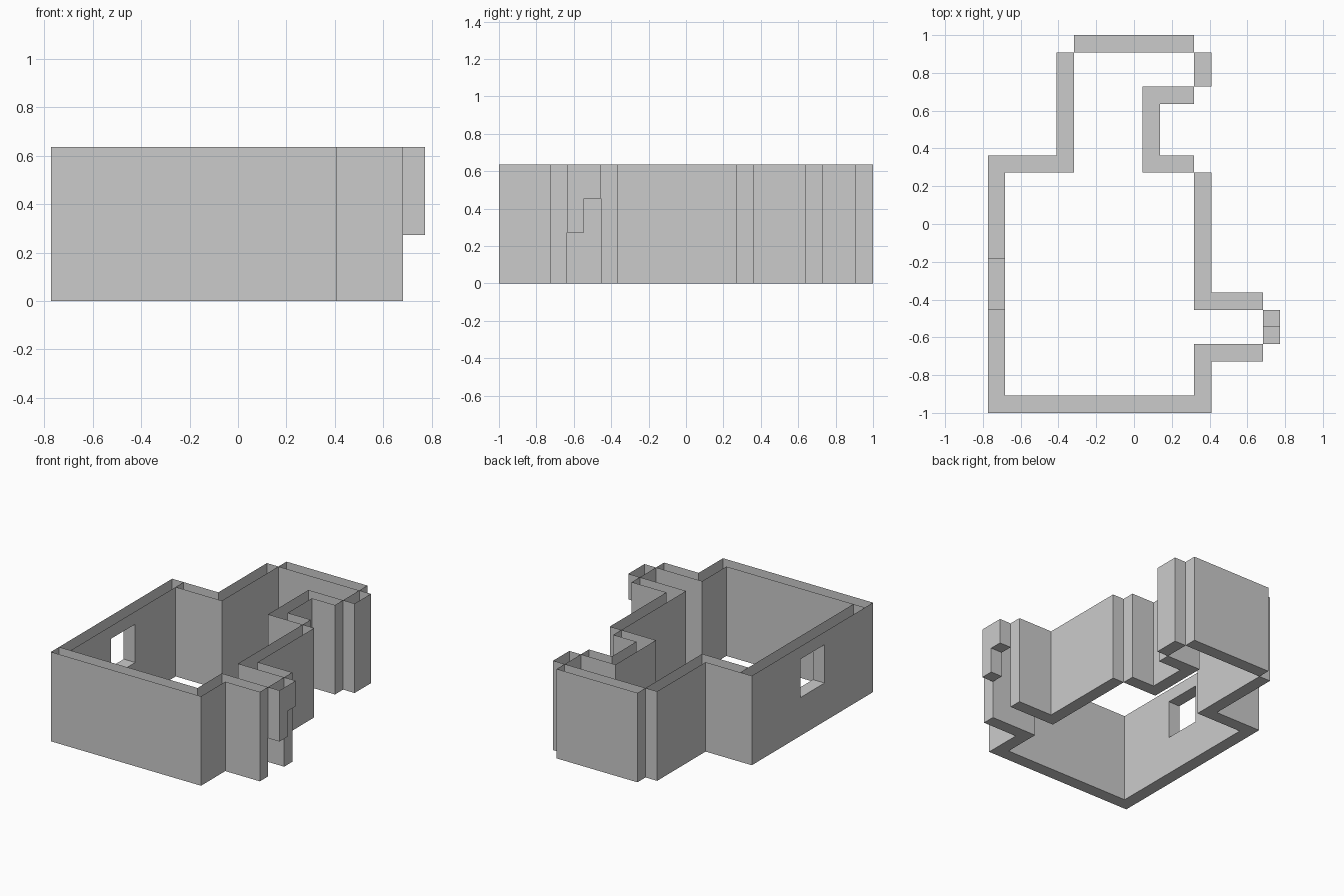
import bpy, bmesh
from itertools import product

if "Cube" in bpy.data.objects:
    bpy.data.objects.remove(bpy.data.objects["Cube"])

CELL = 1 / 11            # building block size
NX, NY, NZ = 17, 22, 7   # overall size in blocks


def box(x0, x1, y0, y1, z0=0, z1=NZ):
    return set(product(range(x0, x1), range(y0, y1), range(z0, z1)))


def build(name, cells, neighbours=frozenset()):
    """Hollow shell round a set of blocks, left open at the cut top."""
    solid = cells | neighbours
    bm = bmesh.new()
    for c in cells:
        for axis, side in product(range(3), (0, 1)):
            n = list(c)
            n[axis] += 2 * side - 1
            if tuple(n) in solid or n[2] == NZ:
                continue
            u, v = (axis + 1) % 3, (axis + 2) % 3
            quad = []
            for du, dv in ((0, 0), (1, 0), (1, 1), (0, 1)):
                p = list(c)
                p[axis] += side
                p[u] += du
                p[v] += dv
                quad.append(bm.verts.new(((p[0] - NX / 2) * CELL,
                                          (p[1] - NY / 2) * CELL, p[2] * CELL)))
            bm.faces.new(quad if side else quad[::-1])
    bmesh.ops.remove_doubles(bm, verts=bm.verts, dist=1e-4)
    bmesh.ops.dissolve_limit(bm, angle_limit=0.01, verts=bm.verts, edges=bm.edges)
    mesh = bpy.data.meshes.new(name)
    bm.to_mesh(mesh)
    bm.free()
    bpy.context.collection.objects.link(bpy.data.objects.new(name, mesh))


# Left wall with its window opening
left = box(0, 1, 1, 15) - box(0, 1, 6, 9, 3, 6)
build("left_wall", left)

# Front wall, right wall and lower half of the side bay
build("front_wall", box(0, 13, 0, 1) | box(12, 13, 1, 4) | box(13, 16, 3, 4), left)
build("right_wall", box(12, 13, 6, 14) | box(13, 16, 6, 7))

# Stepped lintel over the side bay doorway
build("bay_lintel", box(16, 17, 4, 5, 3) | box(16, 17, 5, 6, 5))

# Back room walls
build("back_left_wall", box(1, 5, 14, 15) | box(4, 5, 15, 21), left)
build("back_wall", box(5, 12, 21, 22))
build("back_corner_wall", box(12, 13, 19, 21))
build("back_recess_wall", box(9, 12, 18, 19) | box(9, 10, 14, 18) | box(10, 12, 14, 15))
